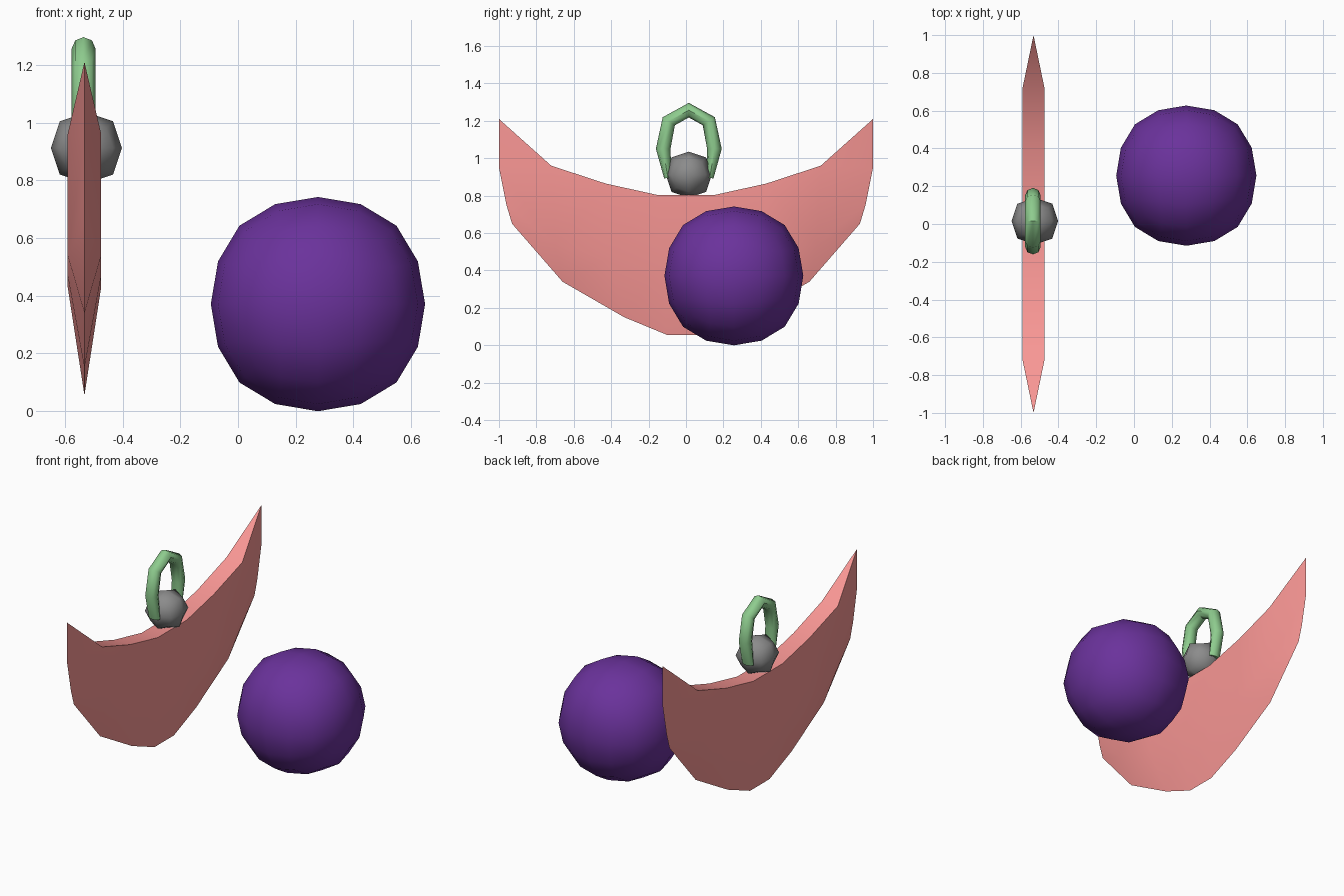
import bpy, bmesh
from math import sin, cos, pi
from mathutils import Vector

if "Cube" in bpy.data.objects:
    bpy.data.objects.remove(bpy.data.objects["Cube"])

CX = -0.532


def finish(name, bm, color=None, angle=None):
    bmesh.ops.recalc_face_normals(bm, faces=bm.faces[:])
    me = bpy.data.meshes.new(name)
    bm.to_mesh(me)
    bm.free()
    ob = bpy.data.objects.new(name, me)
    bpy.context.collection.objects.link(ob)
    if color:
        mat = bpy.data.materials.new(name + "_colour")
        mat.diffuse_color = (*color, 1)
        mat.use_nodes = True
        mat.node_tree.nodes["Principled BSDF"].inputs["Base Color"].default_value = mat.diffuse_color
        me.materials.append(mat)
    bpy.ops.object.select_all(action='DESELECT')
    ob.select_set(True)
    bpy.context.view_layer.objects.active = ob
    if angle:
        bpy.ops.object.shade_smooth_by_angle(angle=angle)
    else:
        bpy.ops.object.shade_smooth()
    return ob


def ball(name, center, size, levels, color=None):
    # Subdivided cube; size compensates for the subdivision shrinking
    bm = bmesh.new()
    bmesh.ops.create_cube(bm, size=size)
    bmesh.ops.translate(bm, verts=bm.verts[:], vec=center)
    ob = finish(name, bm, color)
    mod = ob.modifiers.new("round", 'SUBSURF')
    mod.levels = mod.render_levels = levels
    mod.use_limit_surface = False
    return ob


# Crescent: flat trough on top, flat sides, knife-edge keel and tips
half = 0.058
top = [(0.15, 0.803), (0.43, 0.865), (0.72, 0.96)]
mid = [(0.13, 0.43), (0.42, 0.47), (0.70, 0.54)]
keel = [(0.10, 0.055), (0.33, 0.15), (0.66, 0.34)]
tip = [(1.0, 1.21), (1.0, 0.95), (0.96, 0.75), (0.93, 0.65)]

bm = bmesh.new()


def row(points, x, s):
    return [bm.verts.new((CX + x, s * y, z)) for y, z in points]


inner = []
for s in (-1, 1):
    K, E = row(keel, 0, s), row(tip, 0, s)
    T, M = {}, {}
    for d in (-1, 1):
        T[d], M[d] = row(top, d * half, s), row(mid, d * half, s)
        for a, b in ((T[d], M[d]), (M[d], K)):
            for i in range(2):
                bm.faces.new((a[i], a[i + 1], b[i + 1], b[i]))
        for tri in ((T[d][2], E[0], E[1]), (T[d][2], E[1], M[d][2]),
                    (M[d][2], E[1], E[2]), (M[d][2], E[2], E[3]),
                    (M[d][2], E[3], K[2])):
            bm.faces.new(tri)
    for i in range(2):
        bm.faces.new((T[-1][i], T[-1][i + 1], T[1][i + 1], T[1][i]))
    bm.faces.new((T[-1][2], E[0], T[1][2]))
    inner.append([T[-1][0], M[-1][0], K[0], M[1][0], T[1][0]])
# Middle section joining both halves
for i in range(5):
    j = (i + 1) % 5
    bm.faces.new((inner[0][i], inner[0][j], inner[1][j], inner[1][i]))
finish("crescent", bm, (0.95, 0.31, 0.3), 0.6)

# Small knob in the trough
ball("knob", (-0.525, 0.015, 0.912), 0.246, 1, (0.26, 0.26, 0.26))

# Large ball
ball("large_ball", (0.277, 0.256, 0.371), 0.845, 2, (0.145, 0.032, 0.33))

# Arched handle: eight-sided tube along an upright arch
path = [(-0.097, 0.895), (-0.122, 1.05), (-0.092, 1.198), (0.015, 1.257),
        (0.122, 1.198), (0.152, 1.05), (0.127, 0.895)]
bm = bmesh.new()
rings = []
for i, p in enumerate(path):
    p = Vector(p)
    t = Vector(path[min(i + 1, 6)]) - Vector(path[max(i - 1, 0)])
    n = Vector((-t.y, t.x)).normalized()
    r = 0.02 if i in (0, 6) else 0.039
    ring = []
    for k in range(8):
        a = k * pi / 4
        q = p + n * r * cos(a)
        ring.append(bm.verts.new((CX - 0.003 + 0.041 * sin(a), q.x, q.y)))
    rings.append(ring)
for a, b in zip(rings, rings[1:]):
    for k in range(8):
        j = (k + 1) % 8
        bm.faces.new((a[k], a[j], b[j], b[k]))
bm.faces.new(rings[0])
bm.faces.new(rings[-1])
finish("handle", bm, (0.27, 0.6, 0.27), 0.9)
